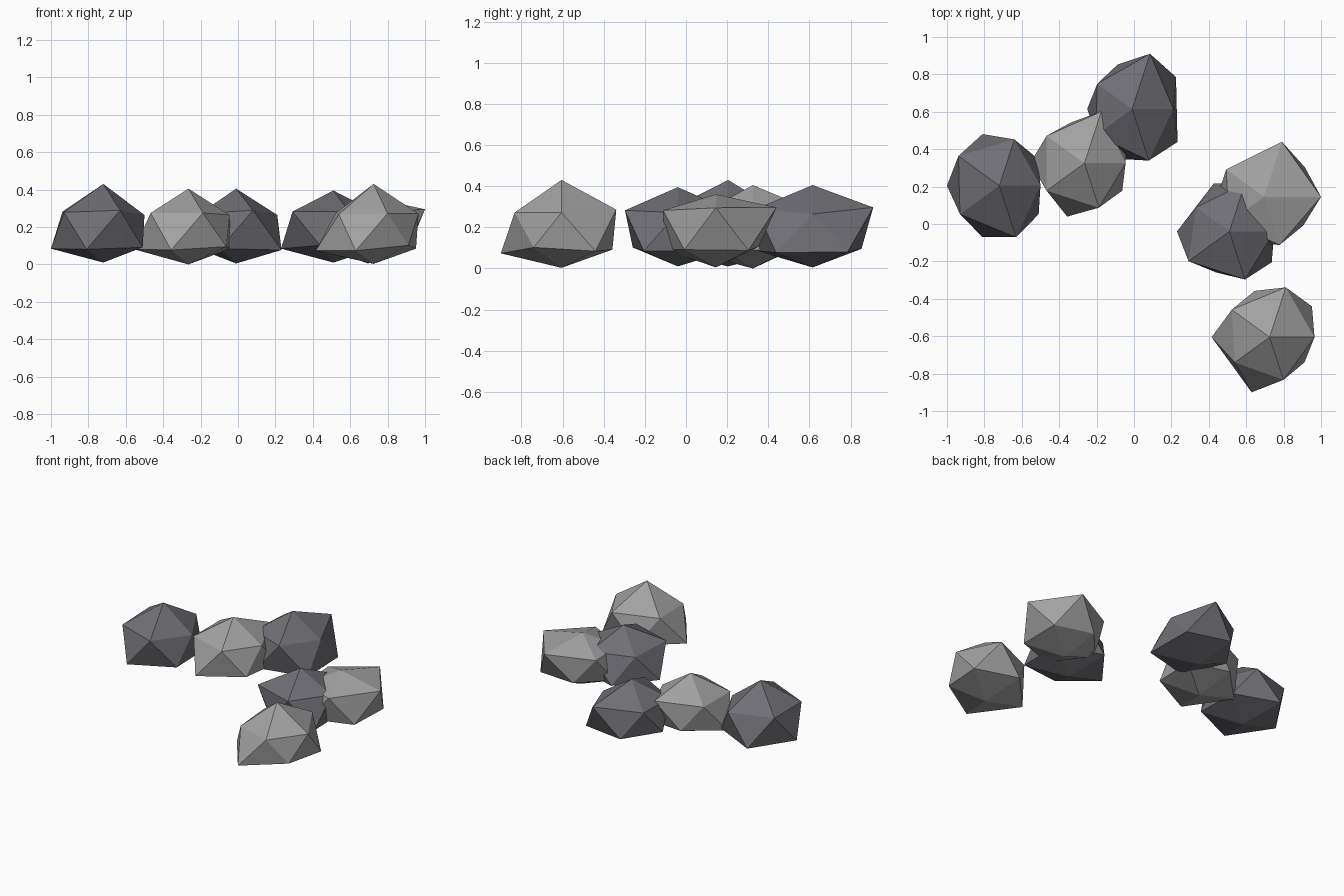
import bpy, bmesh, math

if "Cube" in bpy.data.objects:
    bpy.data.objects.remove(bpy.data.objects["Cube"])

CENTRE_Z = 0.185   # height of the widest part of every rock
SLOPE = 0.36       # ring height offset per unit of ring radius


def material(name, colour):
    m = bpy.data.materials.new(name)
    m.diffuse_color = (*colour, 1)
    m.use_nodes = True
    m.node_tree.nodes["Principled BSDF"].inputs["Base Color"].default_value = m.diffuse_color
    return m


light = material("light_stone", (0.36, 0.36, 0.36))
dark = material("dark_stone", (0.16, 0.16, 0.18))


def rock(name, mat, x, y, top, bottom, upper, lower):
    """Icosahedron whose ring corners are pushed in or out radially (radii in 1/100)."""
    bm = bmesh.new()
    bmesh.ops.create_icosphere(bm, subdivisions=1, radius=1)
    for v in bm.verts:
        if abs(v.co.z) > 0.9:
            v.co = (0, 0, top if v.co.z > 0 else bottom)
            continue
        step = round(math.degrees(math.atan2(v.co.y, v.co.x)) / 36) % 10
        ring, sign = (upper, 1) if v.co.z > 0 else (lower, -1)
        r = ring[step // 2] / 100
        a = math.radians(36 * step)
        v.co = (r * math.cos(a), r * math.sin(a), CENTRE_Z + sign * SLOPE * r)
    me = bpy.data.meshes.new(name)
    bm.to_mesh(me)
    bm.free()
    me.materials.append(mat)
    ob = bpy.data.objects.new(name, me)
    ob.location = (x, y, 0)
    bpy.context.collection.objects.link(ob)


# left cluster of three rocks
rock("left_rock", dark, -0.72, 0.205, 0.43, 0.01,
     (22, 26, 27, 26, 29), (25, 29, 28, 29, 26))
rock("inner_left_rock", light, -0.265, 0.325, 0.405, 0.0,
     (22, 29, 25, 25, 25), (28, 23, 29, 30, 25))
rock("back_rock", dark, -0.01, 0.615, 0.405, 0.005,
     (22, 31, 23, 24, 29), (29, 25, 24, 28, 30))

# right overlapping pair
rock("right_rock", light, 0.695, 0.145, 0.36, 0.005,
     (30.5, 31, 25, 23, 27), (27, 22, 25, 26, 26))
rock("inner_right_rock", dark, 0.51, -0.04, 0.395, 0.01,
     (24, 27, 22, 27, 27), (27, 27, 28, 23, 28))

# lone front rock
rock("front_rock", light, 0.725, -0.605, 0.43, 0.003,
     (24, 28, 25, 23, 24), (28, 26, 31, 31, 23))
